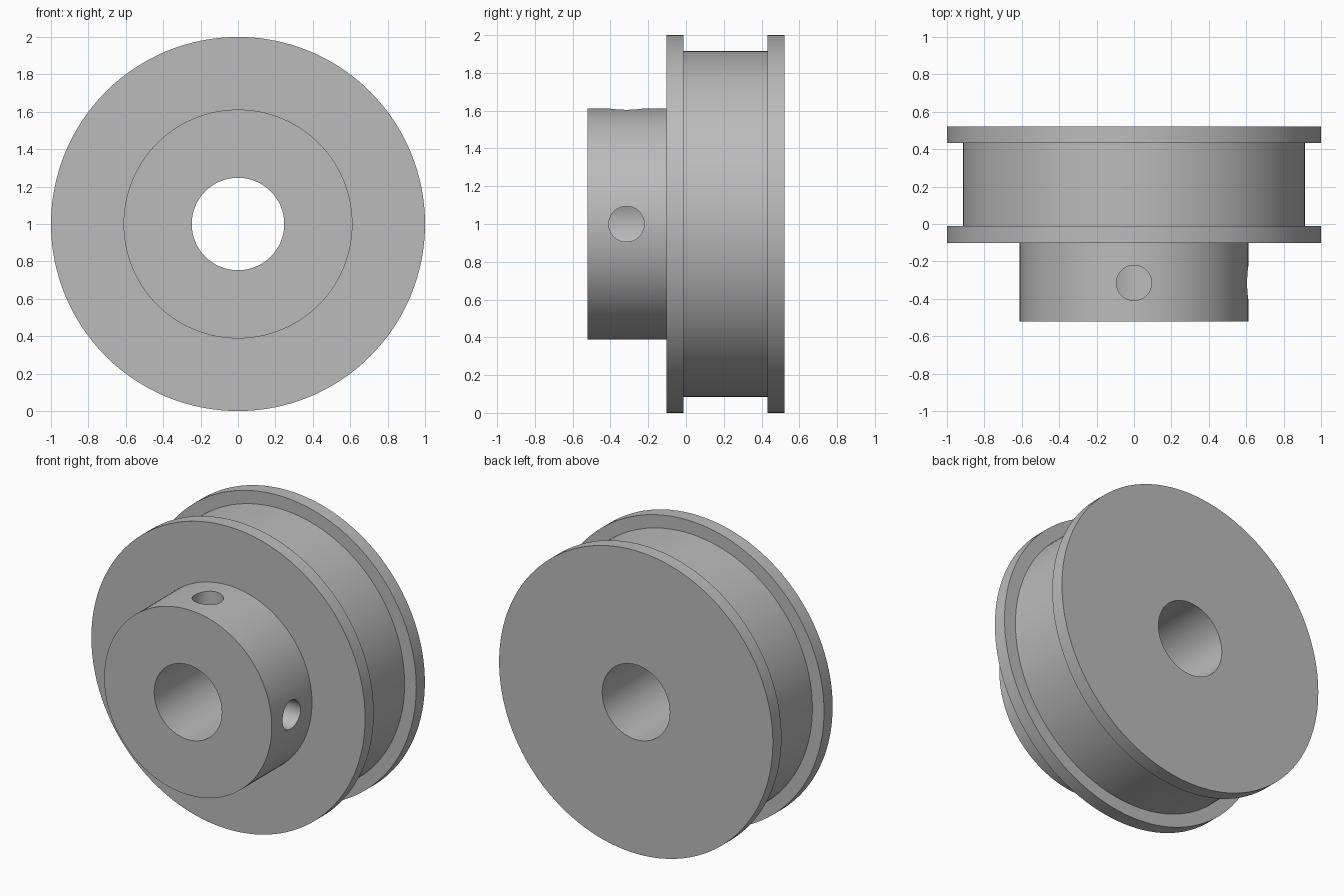
import bpy, bmesh, math
from mathutils import Matrix, Vector

cube = bpy.data.objects.get("Cube")
if cube:
    bpy.data.objects.remove(cube, do_unlink=True)

SEGMENTS = 128
CENTRE = Vector((0, 0, 1))

# Material
steel = bpy.data.materials.new("plain grey metal")
steel.use_nodes = True
GREY = (0.5, 0.5, 0.5, 1)
steel.diffuse_color = GREY
steel.node_tree.nodes["Principled BSDF"].inputs["Base Color"].default_value = GREY


def add_object(name, bm):
    bmesh.ops.recalc_face_normals(bm, faces=bm.faces)
    mesh = bpy.data.meshes.new(name)
    bm.to_mesh(mesh)
    bm.free()
    obj = bpy.data.objects.new(name, mesh)
    bpy.context.collection.objects.link(obj)
    mesh.materials.append(steel)
    return obj


# Pulley: closed (radius, y) section spun around the axle
bore, hub, groove, rim = 0.247, 0.612, 0.915, 1.0
section = [(bore, -0.522), (hub, -0.522), (hub, -0.102), (rim, -0.102),
           (rim, -0.012), (groove, -0.012), (groove, 0.432), (rim, 0.432),
           (rim, 0.522), (bore, 0.522)]
bm = bmesh.new()
verts = [bm.verts.new((0, y, 1 + r)) for r, y in section]
edges = [bm.edges.new((a, b)) for a, b in zip(verts, verts[1:] + verts[:1])]
bmesh.ops.spin(bm, geom=verts + edges, cent=CENTRE, axis=(0, 1, 0),
               angle=math.tau, steps=SEGMENTS, use_merge=True)
bmesh.ops.remove_doubles(bm, verts=bm.verts, dist=1e-4)
pulley = add_object("flanged_pulley", bm)

# Set screw holes: one upward, one to the left, both reaching the bore
bm = bmesh.new()
for turn in (0, math.pi / 2):
    place = (Matrix.Translation(CENTRE) @ Matrix.Rotation(turn, 4, 'Y')
             @ Matrix.Translation((0, -0.315, 0.46)))
    bmesh.ops.create_cone(bm, cap_ends=True, segments=48, radius1=0.094,
                          radius2=0.094, depth=0.66, matrix=place)
cutter = add_object("screw_hole_cutter", bm)
cutter.hide_render = True

cut = pulley.modifiers.new("screw_holes", 'BOOLEAN')
cut.operation = 'DIFFERENCE'
cut.solver = 'EXACT'
cut.object = cutter

bpy.ops.object.select_all(action='DESELECT')
pulley.select_set(True)
bpy.context.view_layer.objects.active = pulley
bpy.ops.object.modifier_apply(modifier=cut.name)
bpy.data.objects.remove(cutter, do_unlink=True)
bpy.ops.object.shade_smooth_by_angle(angle=math.radians(30))
